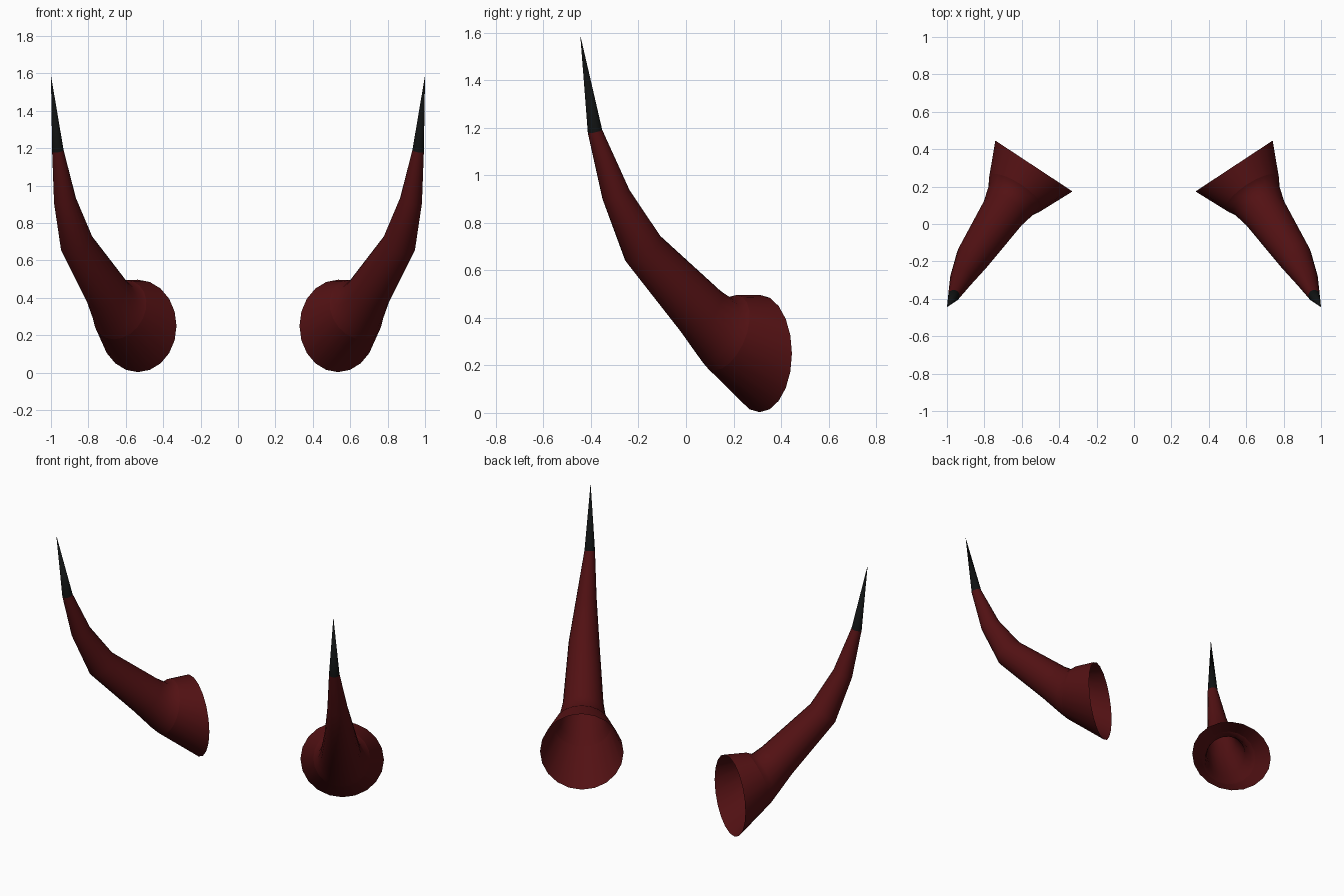
import bpy, bmesh, math
from mathutils import Vector

if "Cube" in bpy.data.objects:
    bpy.data.objects.remove(bpy.data.objects["Cube"])

SIDES = 20
HEADING = Vector((0.55, -0.835, 0)).normalized()   # outward and forward


def material(name, rgb):
    m = bpy.data.materials.new(name)
    m.diffuse_color = (*rgb, 1)
    m.use_nodes = True
    m.node_tree.nodes["Principled BSDF"].inputs["Base Color"].default_value = m.diffuse_color
    return m


red = material("dark red", (0.085, 0.0055, 0.0065))
black = material("tip black", (0.005, 0.006, 0.006))


def ring(bm, centre, radius, pitch):
    """Circle of vertices whose axis is raised by pitch degrees."""
    p = math.radians(pitch)
    n = HEADING * math.cos(p) + Vector((0, 0, math.sin(p)))
    side = Vector((0, 0, 1)).cross(HEADING).normalized()
    up = n.cross(side)
    c = Vector(centre)
    return [bm.verts.new(c + radius * (math.cos(a) * up + math.sin(a) * side))
            for a in (2 * math.pi * i / SIDES for i in range(SIDES))]


def tube(name, sections, mat, point=None):
    """Skin the sections, close to a point if given, mirror to both sides."""
    bm = bmesh.new()
    rings = [ring(bm, *s) for s in sections]
    for a, b in zip(rings, rings[1:]):
        for i in range(SIDES):
            j = (i + 1) % SIDES
            bm.faces.new((a[i], a[j], b[j], b[i]))
    if point:
        tip = bm.verts.new(point)
        for i in range(SIDES):
            bm.faces.new((rings[-1][i], rings[-1][(i + 1) % SIDES], tip))
    # make the faces point away from the axis
    f = bm.faces[:] if not hasattr(bm.faces, "ensure_lookup_table") else (bm.faces.ensure_lookup_table() or bm.faces[:])
    f[0].normal_update()
    if f[0].normal.dot(f[0].calc_center_median() - Vector(sections[0][0])) < 0:
        bmesh.ops.reverse_faces(bm, faces=f)
    for face in f:
        face.smooth = True
    me = bpy.data.meshes.new(name)
    bm.to_mesh(me)
    bm.free()
    me.materials.append(mat)
    ob = bpy.data.objects.new(name, me)
    bpy.context.collection.objects.link(ob)
    mod = ob.modifiers.new("mirror", "MIRROR")
    mod.use_mirror_merge = False
    return ob


# sections: centre, radius, pitch
rim = ((0.535, 0.31, 0.25), 0.247, 0)
collar = ((0.633, 0.165, 0.337), 0.168, 19)
lip = ((0.655, 0.132, 0.35), 0.143, 23)
end = ((0.963, -0.383, 1.185), 0.031, 75)

# flared open cup
tube("horn_cup", [rim, collar], red)

# curved horn growing out of the cup
tube("horn_shaft", [
    collar, lip,
    ((0.70, 0.06, 0.43), 0.12, 43),
    ((0.862, -0.18, 0.69), 0.091, 50),
    ((0.925, -0.295, 0.92), 0.06, 67),
    end], red)

# black pointed tip
tube("horn_tip", [end], black, (1.0, -0.445, 1.59))
